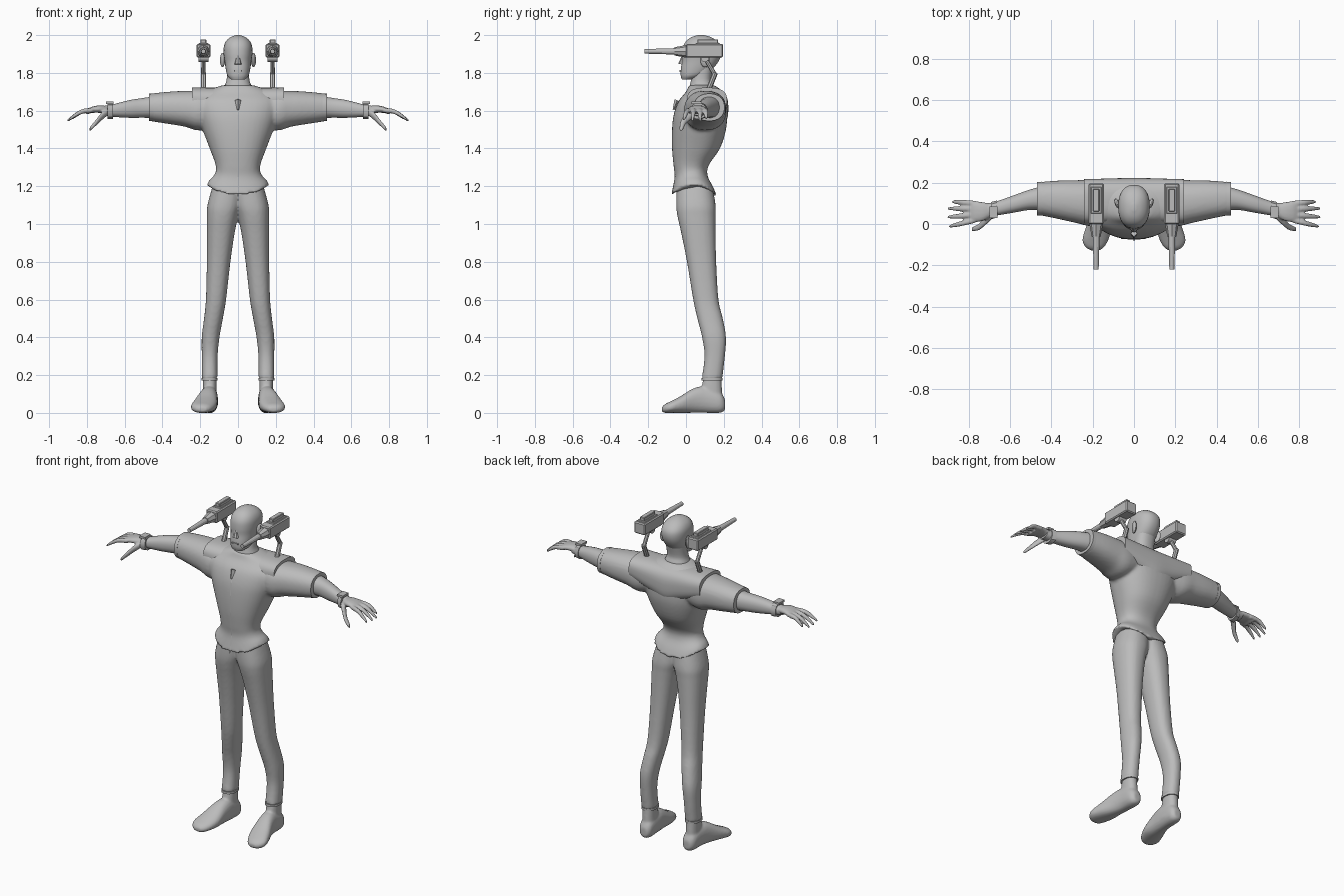
import bpy, bmesh, math
from mathutils import Vector, Matrix

if "Cube" in bpy.data.objects:
    bpy.data.objects.remove(bpy.data.objects["Cube"])

grey = bpy.data.materials.new("plain grey")
grey.diffuse_color = (0.5, 0.5, 0.5, 1)
grey.use_nodes = True
grey.node_tree.nodes["Principled BSDF"].inputs["Base Color"].default_value = grey.diffuse_color


def finish(name, bm, mirror=False, remesh=0, angle=40, smooth=True, bevel=0, rounds=4):
    bmesh.ops.recalc_face_normals(bm, faces=bm.faces)
    me = bpy.data.meshes.new(name)
    bm.to_mesh(me)
    bm.free()
    ob = bpy.data.objects.new(name, me)
    bpy.context.collection.objects.link(ob)
    me.materials.append(grey)
    bpy.ops.object.select_all(action='DESELECT')
    ob.select_set(True)
    bpy.context.view_layer.objects.active = ob
    if mirror:
        m = ob.modifiers.new("mirror", 'MIRROR')
        m.use_mirror_merge = False
    if bevel:
        b = ob.modifiers.new("bevel", 'BEVEL')
        b.width, b.segments = bevel, 1
    if remesh:  # fuse overlapping volumes into one soft skin
        r = ob.modifiers.new("fuse", 'REMESH')
        r.mode, r.voxel_size, r.use_smooth_shade = 'VOXEL', remesh, True
        s = ob.modifiers.new("soften", 'SMOOTH')
        s.factor, s.iterations = 0.5, rounds
    elif smooth:
        bpy.ops.object.shade_smooth_by_angle(angle=math.radians(angle))
    return ob


def loft(bm, axis, rows, sides=24, steps=4, power=2.3):
    """Closed skin through rows of (position, min a, max a, min b, max b)."""
    dense = []
    for i in range(len(rows) - 1):
        p = [rows[max(i - 1, 0)], rows[i], rows[i + 1], rows[min(i + 2, len(rows) - 1)]]
        for k in range(steps):
            t = k / steps
            dense.append([0.5 * (2 * b + (c - a) * t + (2 * a - 5 * b + 4 * c - d) * t * t
                                 + (3 * b - a - 3 * c + d) * t ** 3) for a, b, c, d in zip(*p)])
    dense.append(rows[-1])
    rings = []
    for pos, a0, a1, b0, b1 in dense:
        ring = []
        for k in range(sides):
            th = 2 * math.pi * (k + 0.5) / sides
            c, s = math.cos(th), math.sin(th)
            a = (a0 + a1) / 2 + (a1 - a0) / 2 * math.copysign(abs(c) ** (2 / power), c)
            b = (b0 + b1) / 2 + (b1 - b0) / 2 * math.copysign(abs(s) ** (2 / power), s)
            ring.append(bm.verts.new({'x': (pos, a, b), 'y': (a, pos, b), 'z': (a, b, pos)}[axis]))
        rings.append(ring)
    for r, q in zip(rings, rings[1:]):
        for k in range(sides):
            bm.faces.new((r[k], r[(k + 1) % sides], q[(k + 1) % sides], q[k]))
    bm.faces.new(rings[0])
    bm.faces.new(rings[-1])


def box(bm, x0, x1, y0, y1, z0, z1):
    m = Matrix.Translation(((x0 + x1) / 2, (y0 + y1) / 2, (z0 + z1) / 2)) @ Matrix.Diagonal((x1 - x0, y1 - y0, z1 - z0, 1))
    bmesh.ops.create_cube(bm, size=1, matrix=m)


def rod(bm, p, q, r0, r1, sides=12):
    p, q = Vector(p), Vector(q)
    m = Matrix.Translation((p + q) / 2) @ (q - p).to_track_quat('Z', 'Y').to_matrix().to_4x4()
    bmesh.ops.create_cone(bm, cap_ends=True, segments=sides, radius1=r0, radius2=r1, depth=(q - p).length, matrix=m)


# Jacket: body and sleeves fused, hem dipping at the middle
body = [(1.145, .165, -.08, .165), (1.19, .148, -.07, .145), (1.25, .122, -.06, .115), (1.31, .118, -.066, .12),
        (1.4, .15, -.074, .18), (1.5, .188, -.074, .212), (1.58, .215, -.065, .217), (1.65, .225, -.04, .212),
        (1.7, .18, .0, .195), (1.735, .08, .015, .15)]
bm = bmesh.new()
loft(bm, 'z', [(z, -w, w, f, b) for z, w, f, b in body], 40)
for v in bm.verts:
    v.co.z += 1.8 * v.co.x ** 2 * max(0, min(1, (1.3 - v.co.z) / .12))
    if v.co.z < 1.3:
        v.co.z += .02 * math.sin(max(0, min(1, (v.co.y + .08) / .24)) * math.pi) * (1.3 - v.co.z) / .15
sleeve = [(.08, .02, .19, 1.53, 1.70), (.2, -.01, .212, 1.495, 1.705), (.28, .005, .212, 1.515, 1.705),
          (.37, .025, .21, 1.53, 1.7), (.467, .045, .202, 1.545, 1.69)]
for s in (1, -1):
    loft(bm, 'x', [(s * r[0],) + r[1:] for r in sleeve], 28)
finish("jacket", bm, remesh=.009)

# Shoulder yoke, lying over the jacket
bm = bmesh.new()
loft(bm, 'x', [(x, .0 + abs(x) * .02, .224 - abs(x) * .03, 1.5 + abs(x) * .35, 1.722) for x in
               (-.243, -.16, -.08, 0, .08, .16, .243)], 40, 3, 2.8)
finish("shoulder_yoke", bm)

# Sleeve cuffs
bm = bmesh.new()
loft(bm, 'x', [(.448, .04, .205, 1.543, 1.692), (.47, .042, .204, 1.546, 1.69)], 28, 1)
finish("sleeve_cuff", bm, True)

# Zip strip following the chest, with its pull
bm = bmesh.new()
pts = [(z, f) for z, w, f, b in body if z < 1.66]
front = [[bm.verts.new((x, f - .002, z)) for x in (-.003, .003)] for z, f in pts]
for a, b in zip(front, front[1:]):
    bm.faces.new((a[0], a[1], b[1], b[0]))
bmesh.ops.solidify(bm, geom=bm.faces[:], thickness=.006)
rod(bm, (0, -.066, 1.605), (0, -.046, 1.655), .005, .016, 4)
finish("zip", bm, smooth=False)

# Trousers: two legs meeting at the hips
bm = bmesh.new()
loft(bm, 'z', [(.18, .108, .192, .083, .192), (.3, .108, .192, .098, .206), (.4, .098, .192, .085, .212),
               (.5, .08, .18, .06, .195), (.6, .063, .17, .038, .172), (.8, .04, .165, .005, .16),
               (.95, .018, .165, -.025, .157), (1.04, -.002, .165, -.045, .157), (1.1, -.02, .162, -.052, .157),
               (1.2, -.03, .135, -.05, .14)], 28)
finish("trousers", bm, True, remesh=.009)
bm = bmesh.new()
loft(bm, 'z', [(.172, .107, .193, .082, .193), (.186, .107, .193, .082, .193)], 28, 1)
finish("trouser_cuff", bm, True)

# Feet, toes turned slightly out
bm = bmesh.new()
loft(bm, 'z', [(.04, .105, .19, .06, .195), (.1, .112, .186, .075, .192), (.2, .115, .185, .095, .186)], 20)
loft(bm, 'y', [(.207, .125, .17, .015, .07), (.18, .108, .19, .0, .11), (.1, .106, .198, .0, .14),
               (.04, .108, .212, .0, .13), (-.03, .11, .238, .0, .088), (-.08, .125, .25, .0, .062),
               (-.112, .145, .235, .0, .046), (-.128, .165, .21, .008, .03)], 20)
finish("foot", bm, True, remesh=.007)

# Forearms
bm = bmesh.new()
loft(bm, 'x', [(.42, .065, .19, 1.56, 1.68), (.5, .068, .168, 1.562, 1.668), (.58, .055, .14, 1.562, 1.655),
               (.67, .04, .108, 1.568, 1.632), (.72, .03, .1, 1.575, 1.625)], 20)
finish("forearm", bm, True)

# Wrist bands with a small raised plate
bm = bmesh.new()
loft(bm, 'x', [(.662, .03, .115, 1.555, 1.643), (.69, .022, .108, 1.555, 1.64)], 12, 1)
box(bm, .66, .7, .03, .085, 1.635, 1.648)
finish("wrist_band", bm, True, angle=30)

# Hands: palm, four drooping fingers, thumb
bm = bmesh.new()
loft(bm, 'x', [(.69, .035, .1, 1.58, 1.624), (.73, .015, .105, 1.588, 1.628), (.77, .008, .112, 1.588, 1.622),
               (.80, .005, .115, 1.58, 1.608)], 16)
for y, spread, tip, drop in ((.1, .008, .88, .04), (.073, .002, .9, .05), (.045, -.012, .903, .05), (.018, -.03, .895, .045)):
    r = .013
    loft(bm, 'x', [(t, y + spread * k - q, y + spread * k + q, z - q, z + q) for t, k, z, q in
                   ((.77, 0, 1.602, r), (.82, .4, 1.597, r), ((.82 + tip) / 2, .7, 1.597 - drop * .4, r * .9),
                    (tip, 1, 1.597 - drop, r * .5))], 10, 3)
loft(bm, 'x', [(.69, .02, .06, 1.575, 1.61), (.72, -.006, .035, 1.55, 1.592), (.75, -.03, .002, 1.522, 1.555),
               (.785, -.036, -.016, 1.49, 1.512)], 12)
finish("hand", bm, True, remesh=.005, rounds=3)

# Neck and head
bm = bmesh.new()
loft(bm, 'z', [(1.69, -.09, .09, .01, .16), (1.735, -.07, .07, .02, .145), (1.77, -.06, .06, .028, .135),
               (1.84, -.06, .06, .04, .15)], 24)
finish("neck", bm)
bm = bmesh.new()
loft(bm, 'z', [(z, -w, w, f, b) for z, w, f, b in
               ((1.765, .036, -.022, .03), (1.785, .056, -.028, .09), (1.82, .065, -.028, .14),
                (1.86, .071, -.022, .172), (1.9, .076, -.022, .188), (1.94, .075, -.016, .186),
                (1.97, .062, .002, .163), (1.99, .038, .03, .13), (2.0, .01, .065, .095))], 28)
finish("head", bm, angle=60)
bm = bmesh.new()
rod(bm, (0, -.022, 1.845), (0, -.012, 1.9), .019, .006, 8)
box(bm, -.02, .02, -.034, 0, 1.806, 1.814)
finish("nose_and_lips", bm)

# Ears
bm = bmesh.new()
bmesh.ops.create_uvsphere(bm, u_segments=14, v_segments=10, radius=1, matrix=Matrix.Translation((.082, .1, 1.868))
                          @ Matrix.Rotation(-.35, 4, 'Z') @ Matrix.Diagonal((.011, .026, .038, 1)))
finish("ear", bm, True)

# Shoulder cannons
X = .183
bm = bmesh.new()
box(bm, X - .037, X + .037, .0, .197, 1.882, 1.953)
finish("cannon_body", bm, True, smooth=False, bevel=.006)
bm = bmesh.new()
box(bm, X - .015, X + .015, .06, .17, 1.95, 1.978)
box(bm, X - .026, X + .026, .05, .18, 1.95, 1.958)
finish("cannon_top_block", bm, True, smooth=False, bevel=.003)
bm = bmesh.new()
rod(bm, (X, .005, 1.914), (X, -.06, 1.914), .034, .022, 8)
rod(bm, (X, -.05, 1.914), (X, -.22, 1.914), .017, .012, 12)
finish("cannon_barrel", bm, True, angle=25)

# Cannon mounts: pivot and bent strut
bm = bmesh.new()
rod(bm, (X - .026, .1, 1.88), (X + .026, .1, 1.88), .022, .022, 16)
rod(bm, (X, .1, 1.88), (X, .153, 1.79), .011, .012, 8)
rod(bm, (X, .155, 1.8), (X, .115, 1.7), .014, .014, 8)
finish("cannon_mount", bm, True, angle=30)
